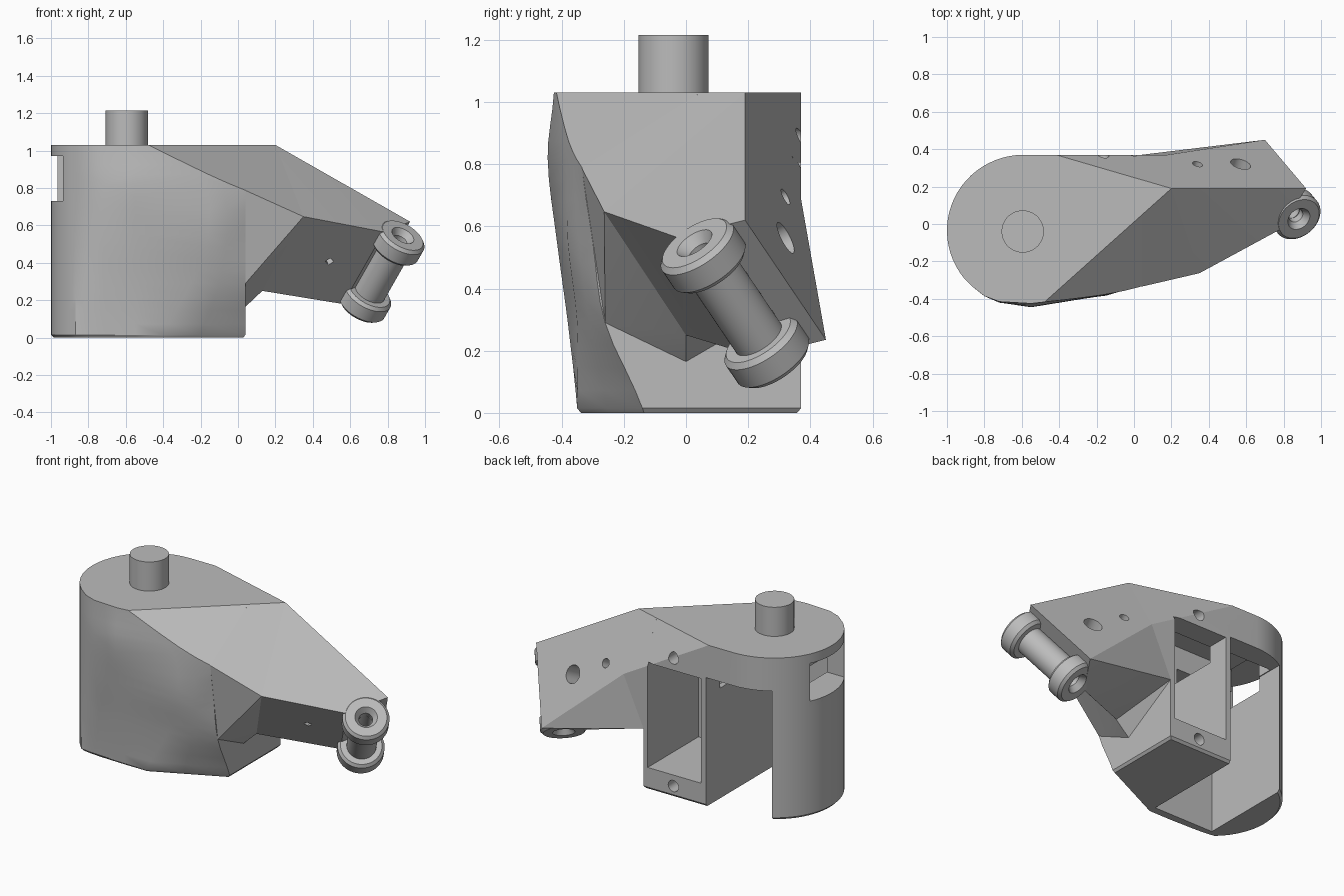
import bpy, bmesh, math
from mathutils import Vector, Matrix

cube = bpy.data.objects.get("Cube")
if cube:
    bpy.data.objects.remove(cube, do_unlink=True)

grey = bpy.data.materials.new("plain grey")
grey.use_nodes = True
grey.diffuse_color = (0.5, 0.5, 0.5, 1)
grey.node_tree.nodes["Principled BSDF"].inputs["Base Color"].default_value = (0.5, 0.5, 0.5, 1)


def finish(bm, name, angle=30):
    bmesh.ops.recalc_face_normals(bm, faces=bm.faces)
    mesh = bpy.data.meshes.new(name)
    bm.to_mesh(mesh)
    bm.free()
    mesh.materials.append(grey)
    ob = bpy.data.objects.new(name, mesh)
    bpy.context.collection.objects.link(ob)
    smooth(ob, angle)
    return ob


def smooth(ob, angle):
    bpy.ops.object.select_all(action='DESELECT')
    ob.select_set(True)
    bpy.context.view_layer.objects.active = ob
    bpy.ops.object.shade_smooth_by_angle(angle=math.radians(angle))


def box(x0, x1, y0, y1, z0, z1):
    bm = bmesh.new()
    bmesh.ops.create_cube(bm, size=1)
    for v in bm.verts:
        v.co = Vector((x0 + (v.co.x + .5) * (x1 - x0),
                       y0 + (v.co.y + .5) * (y1 - y0),
                       z0 + (v.co.z + .5) * (z1 - z0)))
    return finish(bm, "cutter")


def cylinder(name, centre, axis, radius, length, sides=40):
    bm = bmesh.new()
    turn = Vector(axis).to_track_quat('Z', 'Y').to_matrix().to_4x4()
    bmesh.ops.create_cone(bm, cap_ends=True, segments=sides, radius1=radius, radius2=radius,
                          depth=length, matrix=Matrix.Translation(centre) @ turn)
    return finish(bm, name)


def hull(name, points):
    bm = bmesh.new()
    for p in points:
        bm.verts.new(p)
    res = bmesh.ops.convex_hull(bm, input=bm.verts)
    loose = [g for g in res["geom_interior"] if isinstance(g, bmesh.types.BMVert)]
    bmesh.ops.delete(bm, geom=loose, context='VERTS')
    bmesh.ops.dissolve_limit(bm, angle_limit=math.radians(2), verts=bm.verts, edges=bm.edges)
    return finish(bm, name, 12)


def lathe(name, profile, centre, axis):
    bm = bmesh.new()
    vs = [bm.verts.new((r, 0, h)) for r, h in profile]
    es = [bm.edges.new((vs[i - 1], vs[i])) for i in range(len(vs))]
    bmesh.ops.spin(bm, geom=vs + es, cent=(0, 0, 0), axis=(0, 0, 1),
                   angle=2 * math.pi, steps=48, use_duplicate=False)
    bmesh.ops.remove_doubles(bm, verts=bm.verts, dist=1e-4)
    turn = Vector(axis).to_track_quat('Z', 'Y').to_matrix().to_4x4()
    bm.transform(Matrix.Translation(centre) @ turn)
    return finish(bm, name)


def cut(target, cutters):
    bpy.context.view_layer.objects.active = target
    for c in cutters:
        mod = target.modifiers.new("cut", 'BOOLEAN')
        mod.operation, mod.solver, mod.object = 'DIFFERENCE', 'EXACT', c
        bpy.ops.object.modifier_apply(modifier=mod.name)
        bpy.data.objects.remove(c, do_unlink=True)
    smooth(target, 28)


def blend(a, b, c, d, t):
    # Smooth curve from b to c, guided by the neighbours a and d
    return b + .5 * t * (c - a + t * (2 * a - 5 * b + 4 * c - d + t * (3 * (b - c) + d - a)))


# Shared corners of the sloping planes
SIDE, TOP, BACK = .04, 1.03, .37
ridge_start = Vector((.2, .19, TOP))
ridge_end = Vector((.92, .19, .62))
slope_normal = Vector((.246, -.275, .432))
back_normal = Vector((.107, .367, .187))
drop = Vector((-.22, .26, -.385))
arm_low = ridge_end + drop
front_tip = Vector((.78, -.03, .565))
front_low = front_tip + drop
brow = (.35, -.263, .647)
notch_in = (.13, 0, .25)
heel = (.18, .37, .688)
heel_low = (SIDE, BACK, .38)

# Body: rounded back and left, bulging front lofted smoothly through height
keys = [[Vector((x, y, z)) for x, y in front] for z, front in [
    (0, [(-.87, -.33), (-.8, -.34), (-.72, -.345), (-.55, -.35), (-.4, -.35),
         (-.2, -.255), (SIDE, -.14)]),
    (.29, [(-.87, -.33), (-.8, -.36), (-.72, -.37), (-.55, -.38), (-.25, -.35),
           (-.1, -.31), (SIDE, -.26)]),
    (.55, [(-.87, -.33), (-.8, -.375), (-.72, -.4), (-.55, -.415), (-.16, -.38),
           (-.06, -.345), (SIDE, -.3)]),
    (.82, [(-.87, -.33), (-.8, -.385), (-.72, -.42), (-.55, -.445), (-.18, -.385),
           (-.08, -.363), (SIDE, -.337)]),
    (TOP, [(-.87, -.33), (-.8, -.385), (-.72, -.415), (-.55, -.425), (-.42, -.41),
           (-.2, -.38), (SIDE, -.34)]),
]]
arc = []
for i in range(25):
    a = math.radians(90 + i * 5.4)
    arc.append((-.59 + .41 * math.cos(a), -.035 + .405 * math.sin(a)))
fronts = []
for k in range(len(keys) - 1):
    near = [keys[max(k - 1, 0)], keys[k], keys[k + 1], keys[min(k + 2, len(keys) - 1)]]
    for step in range(4):
        row = [blend(*four, step / 4) for four in zip(*near)]
        for p in row:
            p.z = keys[k][0].z + (keys[k + 1][0].z - keys[k][0].z) * step / 4
        fronts.append(row)
fronts.append(keys[-1])
bm = bmesh.new()
rings = []
for row in fronts:
    outline = [(SIDE, BACK)] + arc + [(min(p.x, SIDE), p.y) for p in row]
    if not rings:
        # Softened bottom rim
        rings.append([bm.verts.new((x * .975 - .011, y * .965, 0)) for x, y in outline])
    z = max(row[0].z, .015)
    rings.append([bm.verts.new((x, y, z)) for x, y in outline])
for low, high in zip(rings, rings[1:]):
    for i in range(len(low)):
        bm.faces.new((low[i - 1], low[i], high[i], high[i - 1]))
bm.faces.new(rings[0])
bm.faces.new(rings[-1])
for normal in (slope_normal, back_normal):
    res = bmesh.ops.bisect_plane(bm, geom=bm.verts[:] + bm.edges[:] + bm.faces[:], dist=1e-5,
                                 plane_co=ridge_start, plane_no=normal, clear_outer=True)
    rim = [e for e in res["geom_cut"] if isinstance(e, bmesh.types.BMEdge) and e.is_boundary]
    bmesh.ops.edgeloop_fill(bm, edges=rim)
bmesh.ops.triangulate(bm, faces=[f for f in bm.faces if len(f.verts) == 4])
body = finish(bm, "body")

# Motor pocket, open bay, upper recess, side slot and screw holes
cut(body, [
    box(-.816, -.4, -.29, .6, -.1, .82),
    box(-.365, .01, -.14, .6, .14, .805),
    box(-.81, -.06, -.1, .23, .7, .965),
    box(-1.1, -.8, -.25, .13, .73, .97),
    cylinder("cutter", (-.17, .35, .07), (0, 1, 0), .036, .2, 24),
    cylinder("cutter", (-.17, .35, .88), (0, 1, 0), .036, .2, 24),
])

# Shoulder joining the body to the arm
hull("shoulder", [
    (SIDE, -.335, .787), (SIDE, -.26, .29), (SIDE, 0, .165), heel_low,
    (SIDE, BACK, .768), (SIDE, .237, TOP), (SIDE, .047, TOP),
    ridge_start, brow, notch_in, heel])

# Tapered arm with two mounting holes and a small peephole
arm = hull("arm", [ridge_start, ridge_end, arm_low, heel, heel_low,
                   brow, notch_in, front_tip, front_low])
cut(arm, [
    cylinder("cutter", (.57, .32, .563), back_normal, .055, .3, 32),
    cylinder("cutter", (.34, .32, .695), back_normal, .028, .3, 24),
    cylinder("cutter", (.49, 0, .405), (.07, -.184, -.162), .024, .1, 4),
])

# Top peg
cylinder("peg", (-.595, -.04, 1.11), (0, 0, 1), .113, .21, 48)

# Hinge: two chamfered rings on a hollow axle
upper = Vector((.858, .055, .505))
lower = Vector((.68, .26, .2))
ring = [(.04, -.02), (.065, -.055), (.12, -.055), (.136, -.038),
        (.136, .038), (.12, .055), (.065, .055), (.04, .02)]
lathe("upper_ring", ring, upper, drop)
lathe("lower_ring", ring, lower, drop)
lathe("axle", [(.041, -.18), (.086, -.18), (.086, .18), (.041, .18)],
      (upper + lower) / 2, drop)
